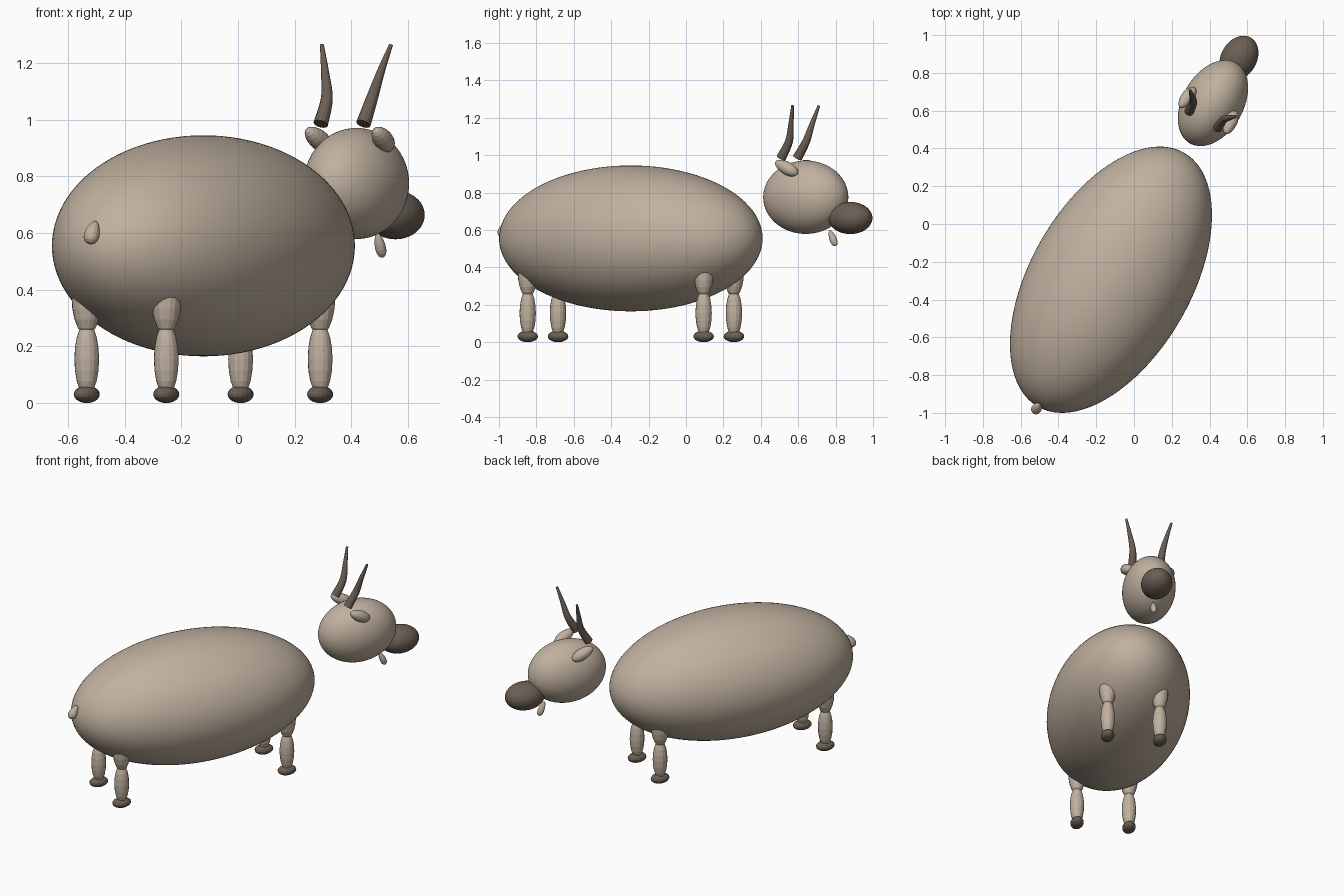
import bpy, bmesh, math
from mathutils import Vector, Matrix

if "Cube" in bpy.data.objects:
    bpy.data.objects.remove(bpy.data.objects["Cube"])

# Local animal frame: X = right, Y = forward, Z = up; turned 30 degrees clockwise
FRAME = Matrix.Translation((-0.122, -0.295, 0)) @ Matrix.Rotation(math.radians(-30), 4, 'Z')


def material(name, rgb):
    m = bpy.data.materials.new(name)
    m.diffuse_color = (*rgb, 1)
    m.use_nodes = True
    m.node_tree.nodes["Principled BSDF"].inputs["Base Color"].default_value = m.diffuse_color
    return m


TAN = material("tan hide", (0.53, 0.44, 0.35))
DARK = material("dark horn", (0.145, 0.113, 0.09))


def finish(ob, mat, smooth):
    ob.data.materials.append(mat)
    for p in ob.data.polygons:
        p.use_smooth = smooth


def blob(name, centre, radii, mat, axis=(0, 0, 1), taper=0.0, segs=16, rings=10, smooth=False):
    """Ellipsoid with its own Z along axis; positive taper narrows the top end."""
    bm = bmesh.new()
    bmesh.ops.create_uvsphere(bm, u_segments=segs, v_segments=rings, radius=1)
    for v in bm.verts:
        k = 1 - taper * v.co.z
        v.co = Vector((v.co.x * radii[0] * k, v.co.y * radii[1] * k, v.co.z * radii[2]))
    turn = Vector((0, 0, 1)).rotation_difference(Vector(axis)).to_matrix().to_4x4()
    bm.transform(FRAME @ Matrix.Translation(centre) @ turn)
    me = bpy.data.meshes.new(name)
    bm.to_mesh(me)
    bm.free()
    ob = bpy.data.objects.new(name, me)
    bpy.context.collection.objects.link(ob)
    finish(ob, mat, smooth)
    return ob


def tube(name, path, mat, sides=12, steps=5):
    """Round tapered tube through (x, y, z, radius) points."""
    pts = [Vector(p) for p in path]
    fine = []
    for i in range(len(pts) - 1):
        a, b = pts[max(i - 1, 0)], pts[i]
        c, d = pts[i + 1], pts[min(i + 2, len(pts) - 1)]
        for s in range(steps):
            t = s / steps
            fine.append(0.5 * (2 * b + (c - a) * t + (2 * a - 5 * b + 4 * c - d) * t * t
                               + (3 * b - a - 3 * c + d) * t ** 3))
    fine.append(pts[-1])
    bm = bmesh.new()
    loops = []
    for i, p in enumerate(fine):
        tangent = (fine[min(i + 1, len(fine) - 1)] - fine[max(i - 1, 0)]).to_3d()
        q = Vector((0, 0, 1)).rotation_difference(tangent)
        loops.append([bm.verts.new(p.to_3d() + q @ Vector((
            p.w * math.cos(2 * math.pi * k / sides), p.w * math.sin(2 * math.pi * k / sides), 0)))
            for k in range(sides)])
    for lo, hi in zip(loops, loops[1:]):
        for k in range(sides):
            n = (k + 1) % sides
            bm.faces.new((lo[k], lo[n], hi[n], hi[k]))
    bm.faces.new(loops[0][::-1])
    bm.faces.new(loops[-1])
    bm.transform(FRAME)
    me = bpy.data.meshes.new(name)
    bm.to_mesh(me)
    bm.free()
    ob = bpy.data.objects.new(name, me)
    bpy.context.collection.objects.link(ob)
    finish(ob, mat, False)
    return ob


# Body, head and muzzle
blob("body", (0, 0, 0.555), (0.425, 0.776, 0.39), TAN, segs=96, rings=48, smooth=True)
blob("head", (0, 1.08, 0.775), (0.161, 0.246, 0.196), TAN, segs=64, rings=32, smooth=True)
blob("muzzle", (0, 1.355, 0.664), (0.095, 0.125, 0.086), DARK, segs=48, rings=24, smooth=True)

# Beard and tail, small drops narrowing upwards
blob("beard", (0, 1.246, 0.557), (0.019, 0.019, 0.047), TAN, (0, -0.4, 0.9), 0.25)
blob("tail", (0, -0.783, 0.603), (0.026, 0.026, 0.046), TAN, (0, 0.5, 0.85), 0.35)

for side, s in (("left", -1), ("right", 1)):
    # Ear, sloping down towards the front
    blob(side + "_ear", (s * 0.132, 1.037, 0.932), (0.035, 0.035, 0.072), TAN,
         (-0.1 * s, 0.88, -0.45), -0.1)
    # Horn, curving up, forward and outward
    tube(side + "_horn", [(s * 0.087, 0.978, 0.985, 0.026), (s * 0.092, 1.03, 1.075, 0.021),
                          (s * 0.114, 1.055, 1.17, 0.014), (s * 0.141, 1.08, 1.265, 0.007)], DARK)
    # Legs: thigh, shank and hoof
    for end, y in (("front", 0.543), ("rear", -0.543)):
        name = f"{end}_{side}_"
        x = s * 0.162
        blob(name + "thigh", (x, y, 0.375), (0.054, 0.054, 0.135), TAN)
        blob(name + "shank", (x, y, 0.155), (0.044, 0.044, 0.13), TAN)
        blob(name + "hoof", (x, y, 0.031), (0.041, 0.059, 0.031), DARK)
